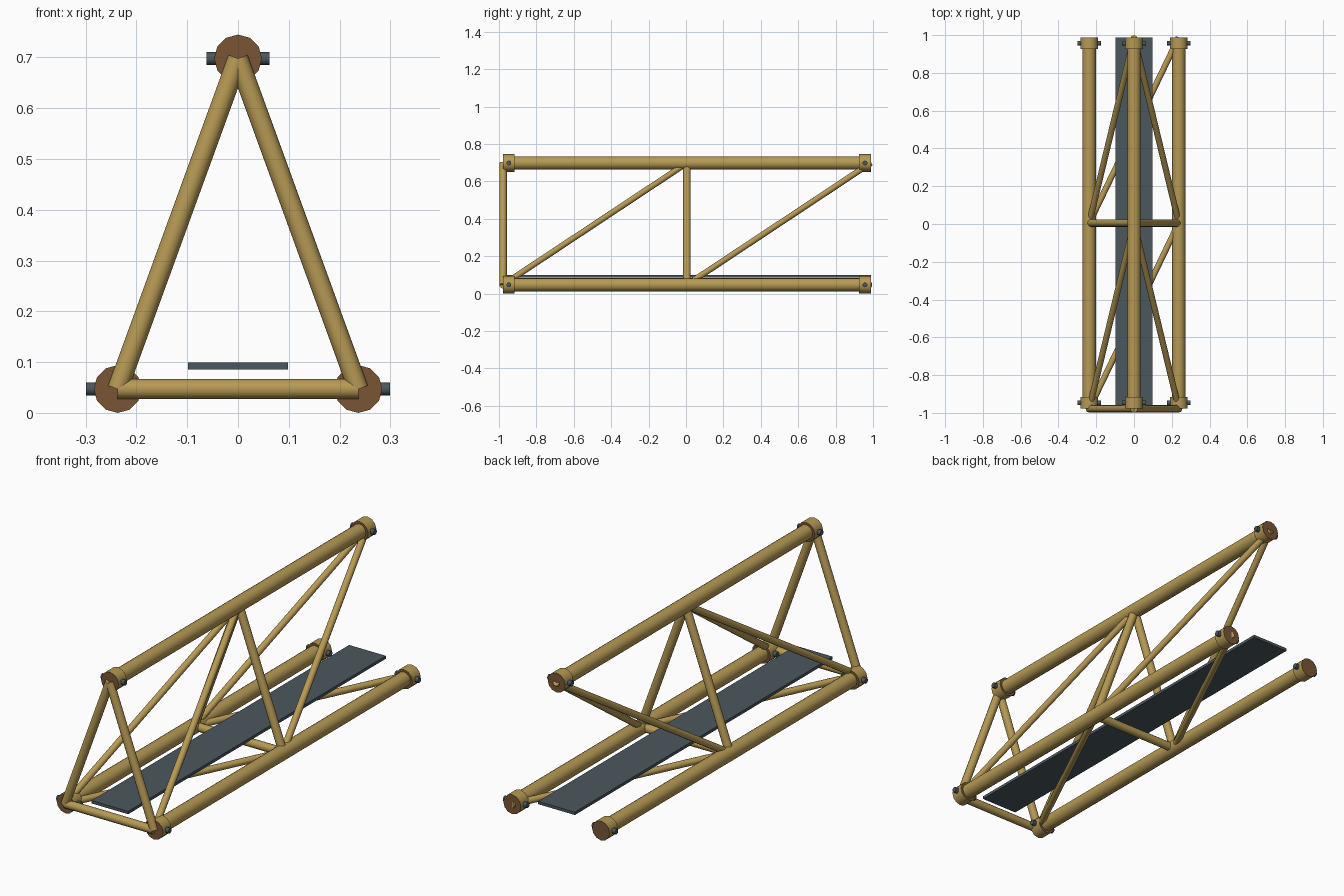
import bpy, math
from mathutils import Vector

if "Cube" in bpy.data.objects:
    bpy.data.objects.remove(bpy.data.objects["Cube"])


def material(name, rgb):
    m = bpy.data.materials.new(name)
    m.diffuse_color = (*rgb, 1)
    m.use_nodes = True
    m.node_tree.nodes["Principled BSDF"].inputs["Base Color"].default_value = m.diffuse_color
    return m


TAN = material("tan_pole", (0.47, 0.32, 0.09))
BROWN = material("brown_cut_end", (0.19, 0.09, 0.035))
SLATE = material("dark_slate", (0.07, 0.095, 0.11))


def rod(name, a, b, r, mat, sides=12, end_mat=None):
    """Round bar from a to b; flat ends may take a second colour."""
    a, b = Vector(a), Vector(b)
    d = b - a
    bpy.ops.mesh.primitive_cylinder_add(vertices=sides, radius=r, depth=d.length,
                                        location=(a + b) / 2)
    o = bpy.context.object
    o.name = name
    o.rotation_euler = d.to_track_quat('Z', 'Y').to_euler()
    o.data.materials.append(mat)
    if end_mat:
        o.data.materials.append(end_mat)
        for p in o.data.polygons:
            if abs(p.normal.z) > 0.9:
                p.material_index = 1
    bpy.ops.object.shade_smooth_by_angle(angle=math.radians(40))
    return o


# layout of the three chords and the panel stations along y
LOW, HIGH, HALF = 0.047, 0.698, 0.237
FRONT, MID, BACK = -0.978, 0.005, 0.988
SLEEVE = 0.062
chords = {"left": (-HALF, LOW), "right": (HALF, LOW), "top": (0, HIGH)}


def node(chord, y):
    x, z = chords[chord]
    return (x, y, z)


# chords with end sleeves and cross pins
for c, (x, z) in chords.items():
    rod(c + "_chord", node(c, FRONT + 0.002), node(c, BACK - 0.002), 0.035, TAN, 16, BROWN)
    for end, y, s in (("front", FRONT, 1), ("back", BACK, -1)):
        rod(f"{c}_{end}_sleeve", node(c, y), node(c, y + s * SLEEVE), 0.047, TAN, 12, BROWN)
        py = y + s * SLEEVE / 2
        rod(f"{c}_{end}_pin", (x - 0.0625, py, z), (x + 0.0625, py, z), 0.013, SLATE, 10)

# triangular frames at the front and middle
for label, y in (("front", FRONT), ("middle", MID)):
    for p, q in (("left", "top"), ("right", "top"), ("left", "right")):
        rod(f"{label}_{p}_{q}_strut", node(p, y), node(q, y), 0.02, TAN)

# diagonal braces on all three sides of each bay
for label, y0, y1 in (("front", FRONT, MID), ("back", MID, BACK)):
    for p, q in (("left", "top"), ("right", "top"), ("left", "right")):
        rod(f"{label}_{p}_{q}_diagonal", node(p, y0), node(q, y1), 0.016, TAN)

# walkway board
bpy.ops.mesh.primitive_cube_add(size=1, location=(0, (FRONT + BACK) / 2, 0.092))
deck = bpy.context.object
deck.name = "walkway_board"
deck.scale = (0.196, BACK - FRONT, 0.014)
deck.data.materials.append(SLATE)
